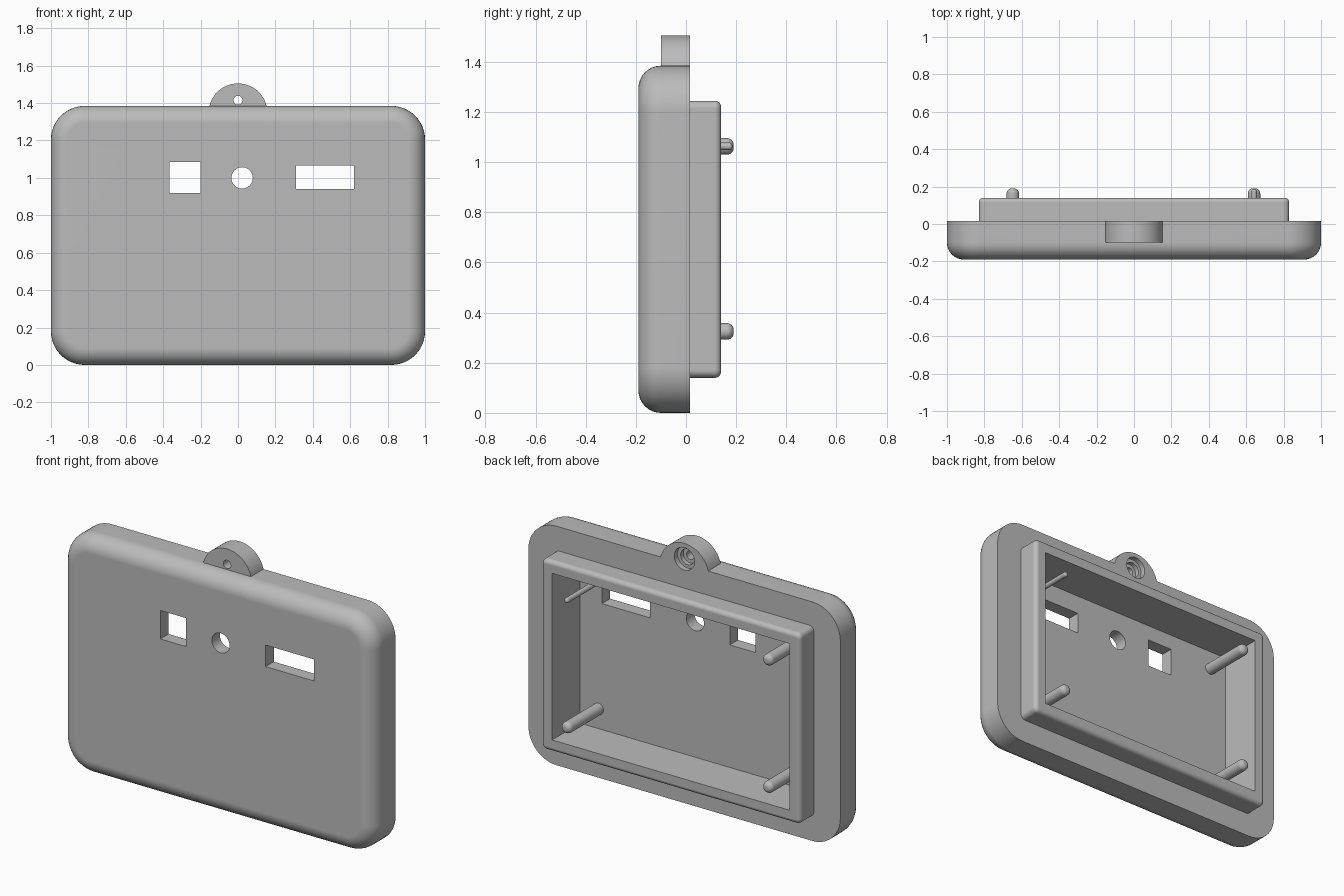
import bpy, bmesh
from math import sin, cos, pi, radians
from mathutils import Matrix

if "Cube" in bpy.data.objects:
    bpy.data.objects.remove(bpy.data.objects["Cube"])

grey = bpy.data.materials.new("plastic grey")
grey.use_nodes = True
COLOUR = (0.5, 0.5, 0.5, 1)
grey.diffuse_color = COLOUR
grey.node_tree.nodes["Principled BSDF"].inputs["Base Color"].default_value = COLOUR

FRONT, SEAM, RIM_BACK, FLOOR = -0.19, 0.015, 0.14, -0.115


def finish(name, bm):
    bmesh.ops.recalc_face_normals(bm, faces=bm.faces)
    mesh = bpy.data.meshes.new(name)
    bm.to_mesh(mesh)
    bm.free()
    mesh.materials.append(grey)
    obj = bpy.data.objects.new(name, mesh)
    bpy.context.collection.objects.link(obj)
    return obj


def rounded_rect(hw, z0, z1, r, y, steps=12):
    """Outline in the xz plane with round corners."""
    points = []
    corners = [(hw - r, z1 - r), (r - hw, z1 - r), (r - hw, z0 + r), (hw - r, z0 + r)]
    for i, (cx, cz) in enumerate(corners):
        for k in range(steps + 1):
            a = (i + k / steps) * pi / 2
            points.append((cx + r * cos(a), y, cz + r * sin(a)))
    return points


def loft(name, rings):
    """Closed solid through matching outlines."""
    bm = bmesh.new()
    loops = [[bm.verts.new(p) for p in ring] for ring in rings]
    n = len(loops[0])
    for a, b in zip(loops, loops[1:]):
        for i in range(n):
            j = (i + 1) % n
            bm.faces.new((a[i], a[j], b[j], b[i]))
    bm.faces.new(loops[0])
    bm.faces.new(loops[-1])
    return finish(name, bm)


def filleted_slab(name, hw, z0, z1, corner, y_start, y_end, fillet, steps=8):
    """Rounded slab whose y_end edge is filleted."""
    side = 1 if y_end > y_start else -1
    rings = [rounded_rect(hw, z0, z1, corner, y_start)]
    for k in range(steps + 1):
        a = k / steps * pi / 2
        d = fillet * (1 - cos(a))
        y = y_end - side * fillet * (1 - sin(a))
        rings.append(rounded_rect(hw - d, z0 + d, z1 - d, corner - d, y))
    return loft(name, rings)


def box(name, x0, x1, y0, y1, z0, z1):
    bm = bmesh.new()
    bmesh.ops.create_cube(bm, size=1)
    bmesh.ops.scale(bm, vec=(x1 - x0, y1 - y0, z1 - z0), verts=bm.verts)
    bmesh.ops.translate(bm, vec=((x0 + x1) / 2, (y0 + y1) / 2, (z0 + z1) / 2), verts=bm.verts)
    return finish(name, bm)


def rod(name, x, z, r, y0, y1, segments=48):
    bm = bmesh.new()
    bmesh.ops.create_cone(bm, cap_ends=True, segments=segments, radius1=r, radius2=r, depth=y1 - y0)
    bmesh.ops.rotate(bm, matrix=Matrix.Rotation(pi / 2, 3, 'X'), verts=bm.verts)
    bmesh.ops.translate(bm, vec=(x, (y0 + y1) / 2, z), verts=bm.verts)
    return finish(name, bm)


def combine(target, tool, operation):
    mod = target.modifiers.new("combine", 'BOOLEAN')
    mod.operation, mod.solver, mod.object = operation, 'EXACT', tool
    bpy.context.view_layer.objects.active = target
    bpy.ops.object.modifier_apply(modifier=mod.name)
    bpy.data.objects.remove(tool)


def smooth(obj):
    bpy.ops.object.select_all(action='DESELECT')
    obj.select_set(True)
    bpy.context.view_layer.objects.active = obj
    bpy.ops.object.shade_smooth_by_angle(angle=radians(30))
    obj.modifiers.new("even shading", 'WEIGHTED_NORMAL').keep_sharp = True


# Front shell with the back rim and the hanging tab joined on
case = filleted_slab("case", 1, 0, 1.385, 0.18, SEAM, FRONT, 0.09)
combine(case, filleted_slab("rim", 0.83, 0.14, 1.245, 0.03, -0.05, RIM_BACK, 0.025), 'UNION')
combine(case, rod("hanging_tab", 0, 1.348, 0.157, -0.1, SEAM, 96), 'UNION')

# Hollow inside and the three openings in the front
cutters = [
    box("cavity", -0.76, 0.76, FLOOR, 0.3, 0.21, 1.175),
    box("square_window", -0.365, -0.2, -0.3, 0, 0.92, 1.085),
    rod("round_window", 0.022, 1.0, 0.057, -0.3, 0),
    box("wide_window", 0.31, 0.62, -0.3, 0, 0.94, 1.065),
    # Stepped screw hole in the tab
    rod("screw_hole", 0, 1.415, 0.024, -0.3, 0.3),
    rod("screw_seat", 0, 1.415, 0.045, -0.04, 0.3),
    rod("screw_recess", 0, 1.415, 0.065, -0.015, 0.3),
]
for cutter in cutters:
    combine(case, cutter, 'DIFFERENCE')
smooth(case)


def peg(name, x, z, r, tip):
    """Round-nosed post standing on the inside floor."""
    nose = 0.8 * r
    rings = [[FLOOR - 0.02, r]]
    for k in range(7):
        a = k / 6 * pi / 2 * 0.95
        rings.append([tip - nose * (1 - sin(a)), r - nose * (1 - cos(a))])
    circle = [i * pi / 16 for i in range(32)]
    smooth(loft(name, [[(x + q * cos(a), y, z + q * sin(a)) for a in circle] for y, q in rings]))


# Four posts, the upper left one thinner
for side, x in (("right", -0.648), ("left", 0.642)):
    for level, z in (("lower", 0.325), ("upper", 1.063)):
        thin = (side, level) == ("left", "upper")
        peg(f"{level}_{side}_peg", x, z, 0.015 if thin else 0.033, 0.185 if thin else 0.19)
